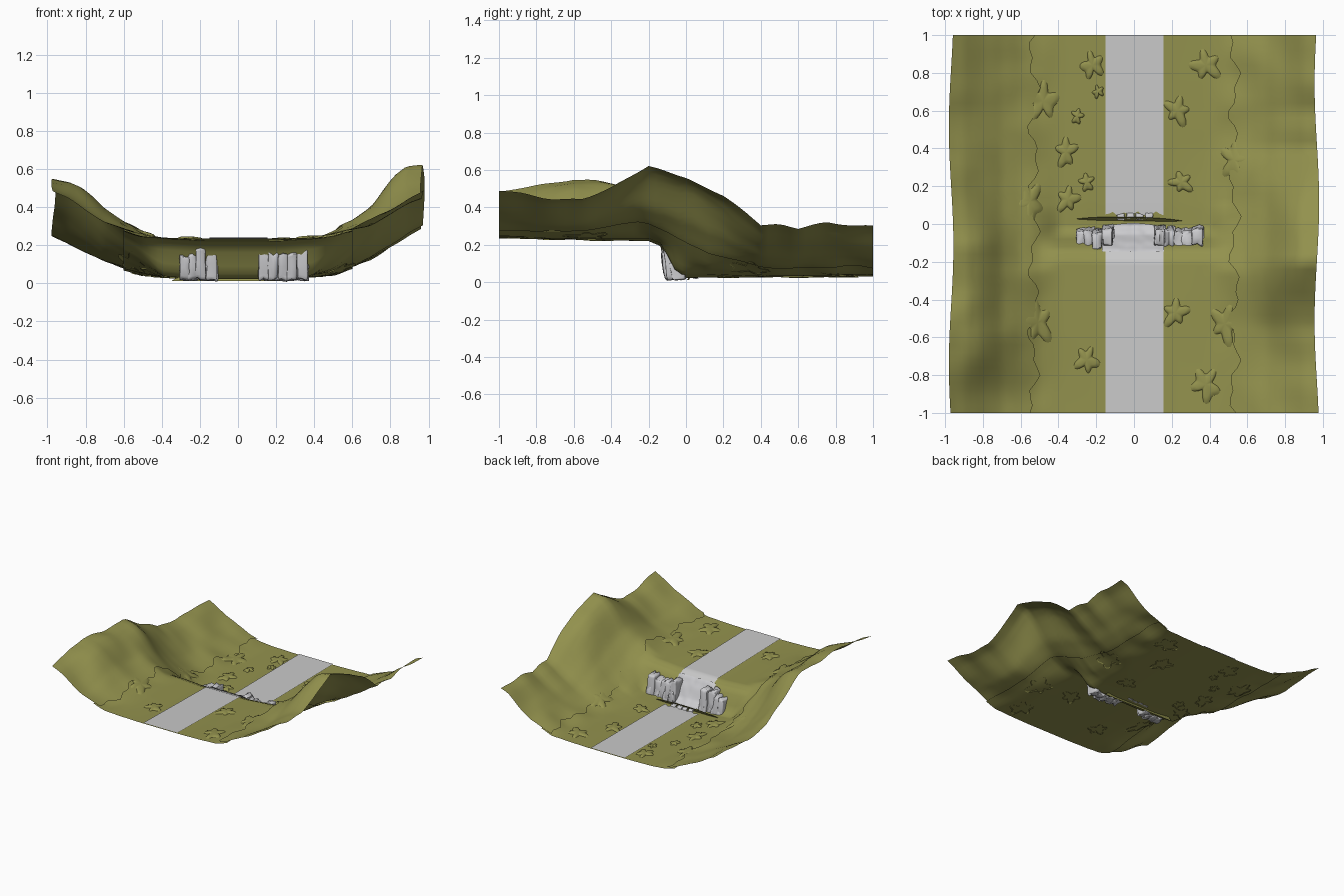
import bpy, bmesh, math, random
from mathutils import noise, Vector

random.seed(4)
cube = bpy.data.objects.get("Cube")
if cube:
    bpy.data.objects.remove(cube, do_unlink=True)


def material(name, rgb):
    m = bpy.data.materials.new(name)
    m.diffuse_color = (*rgb, 1)
    m.use_nodes = True
    m.node_tree.nodes["Principled BSDF"].inputs["Base Color"].default_value = (*rgb, 1)
    return m


GRASS = material("olive grass", (0.29, 0.285, 0.075))
PATH = material("path grey", (0.59, 0.59, 0.59))
ROCK = material("rock grey", (0.60, 0.60, 0.62))

# Height profiles: valley floor, gentler drop beside it, and both rims
FLOOR = [(-1, .235), (-.2, .22), (-.14, .195), (-.1, .13), (-.06, .05), (-.02, .022), (.1, .025), (1, .03)]
SOFT = [(-1, .235), (-.25, .23), (-.1, .16), (.02, .08), (.12, .04), (1, .03)]
RIGHT = [(-1, .49), (-.75, .46), (-.55, .45), (-.4, .51), (-.2, .62), (0, .56),
         (.2, .46), (.4, .31), (.5, .33), (.6, .30), (.75, .33), (1, .305)]
LEFT = [(-1, .49), (-.6, .55), (-.35, .52), (-.1, .53), (.1, .43), (.35, .29), (.6, .25), (1, .27)]
# Bank sections: bulging near the hills, hollow at the two ends
HILL = [(.2, 0), (.4, .04), (.5, .1), (.6, .26), (.7, .48), (.77, .71), (.82, .85), (.88, .95), (.98, 1)]
END = [(.2, 0), (.4, .02), (.5, .06), (.6, .17), (.7, .33), (.8, .57), (.9, .85), (.98, 1)]


def interp(points, t):
    if t <= points[0][0]:
        return points[0][1]
    for (a, va), (b, vb) in zip(points, points[1:]):
        if t <= b:
            return va + (vb - va) * (t - a) / (b - a)
    return points[-1][1]


def smooth(t):
    t = min(max(t, 0), 1)
    return t * t * (3 - 2 * t)


def height(x, y):
    k = smooth((abs(x) - .38) / .15)
    base = interp(FLOOR, y) * (1 - k) + interp(SOFT, y) * k
    rim = interp(RIGHT if x > 0 else LEFT, y)
    hill = 1 - smooth((abs(y + (.15 if x > 0 else .35)) - .2) / .4)
    rise = interp(HILL, abs(x)) * hill + interp(END, abs(x)) * (1 - hill)
    bumps = noise.noise(Vector((x * 5, y * 5, 1))) * .02 * k
    return base + (rim - base) * rise + bumps


def finish(name, bm, mat, angle=40):
    bmesh.ops.recalc_face_normals(bm, faces=bm.faces)
    mesh = bpy.data.meshes.new(name)
    bm.to_mesh(mesh)
    bm.free()
    ob = bpy.data.objects.new(name, mesh)
    bpy.context.collection.objects.link(ob)
    mesh.materials.append(mat)
    bpy.ops.object.select_all(action='DESELECT')
    ob.select_set(True)
    bpy.context.view_layer.objects.active = ob
    bpy.ops.object.shade_smooth_by_angle(angle=math.radians(angle))
    return ob


def sheet(name, nu, nv, point, mat):
    """Grid surface with its upper side facing up."""
    bm = bmesh.new()
    rows = [[bm.verts.new(point(i / nu, j / nv)) for i in range(nu + 1)] for j in range(nv + 1)]
    for a, b in zip(rows, rows[1:]):
        for i in range(nu):
            bm.faces.new((a[i], a[i + 1], b[i + 1], b[i]))
    ob = finish(name, bm, mat, 70)
    if sum(p.normal.z for p in ob.data.polygons) < 0:
        ob.data.flip_normals()


# Valley floor with the drop across its middle
def floor_point(u, v):
    x, y = -.6 + 1.2 * u, -1 + 2 * v
    return x, y, height(x, y)


sheet("valley_floor", 40, 100, floor_point, GRASS)


# Side banks, lapping over the floor along a scalloped edge
def bank(name, side):
    def point(u, v):
        y = -1 + 2 * v
        inner = .53 + .022 * math.sin(y * 17 + side) + .015 * math.sin(y * 41)
        outer = .968 + .012 * math.sin(y * 5 + side)
        x = side * (inner + (outer - inner) * u)
        return x, y, height(x, y) + .012 * (1 - u)
    sheet(name, 20, 50, point, GRASS)


bank("right_bank", -1)
bank("left_bank", 1)


# Path in two lengths, above and below the drop
def path(name, y0, y1, ragged):
    def point(u, v):
        x, y = -.15 + .305 * u, y0 + (y1 - y0) * v
        if v == 0:
            y += ragged * noise.noise(Vector((x * 30, 0, 0)))
        return x, y, height(x, y) + .006
    sheet(name, 16, 43, point, PATH)


path("upper_path", -.14, -1, 0)
path("lower_path", .055, 1, .025)


# Rock face covering the drop
def face_point(u, v):
    x = -.17 + .33 * u
    y = -.145 + (.12 + .02 * math.sin(math.pi * u)) * v
    n = noise.noise(Vector((x * 28, y * 28, 3)))
    return x, y + .01 * v, height(x, y) + .012 + .008 * n


sheet("rock_face", 24, 16, face_point, ROCK)


# Steep turf lip at the foot of the rocks
def lip_point(u, v):
    x = -.35 + .64 * u
    swell = math.sin(math.pi * u) ** .5
    return x, .005 + .028 * swell * v + .01 * (1 - u), .012 + .045 * swell * v


sheet("turf_lip", 24, 3, lip_point, GRASS)


# Weathered rock columns on both sides of the drop
def rock(name, x, y, w, d, z0, z1):
    bm = bmesh.new()
    bmesh.ops.create_cube(bm, size=1)
    bmesh.ops.bevel(bm, geom=bm.edges[:], offset=.16, segments=2, affect='EDGES', profile=.6)
    bmesh.ops.subdivide_edges(bm, edges=bm.edges[:], cuts=1, use_grid_fill=True)
    seed = Vector((x * 50, y * 50, 0))
    for v in bm.verts:
        v.co *= 1 + .28 * noise.noise(v.co * 2.5 + seed)
        lean = -.02 * v.co.z
        v.co = Vector((x + v.co.x * w, y + v.co.y * d + lean, (z0 + z1) / 2 + v.co.z * (z1 - z0)))
    finish(name, bm, ROCK, 60)


COLUMNS = [(-.28, .145), (-.24, .155), (-.195, .185), (-.14, .19),
           (.135, .19), (.185, .165), (.235, .155), (.28, .155), (.335, .18)]
for i, (x, top) in enumerate(COLUMNS):
    y = -.07 + random.uniform(-.012, .012)
    w = random.uniform(.05, .062)
    rock(f"rock_column_{i + 1}", x, y, w, .09, .02, top)
    rock(f"rock_footing_{i + 1}", x + .012, y + .015, w * .8, .07, .015, top * .55)
for i in range(4):
    rock(f"path_stone_{i + 1}", -.07 + .05 * i, .04 + .006 * (i % 2), .04, .02, .02, .042)


# Low lobed plants lying on the ground
def plant(name, x, y, r, stretch):
    bm = bmesh.new()
    turn, skew = random.uniform(0, math.tau), random.uniform(0, math.tau)
    rings, spokes = 5, 40
    centre = bm.verts.new((x, y, height(x, y) + .014))
    last = None
    for k in range(1, rings + 1):
        s = k / rings
        ring = []
        for j in range(spokes):
            a = math.tau * j / spokes
            lobe = .76 + .22 * math.cos(5 * a + turn) + .1 * math.sin(2 * a + skew) + .1 * math.cos(3 * a + skew)
            px = x + r * s * lobe * math.cos(a)
            py = y + r * s * lobe * math.sin(a) * stretch
            dome = .014 * math.sqrt(1 - s * s) - (.004 if k == rings else 0)
            ring.append(bm.verts.new((px, py, height(px, py) + dome)))
        for j in range(spokes):
            n = (j + 1) % spokes
            if last:
                bm.faces.new((last[j], ring[j], ring[n], last[n]))
            else:
                bm.faces.new((centre, ring[j], ring[n]))
        last = ring
    finish(name, bm, GRASS, 60)


PLANTS = [(-.48, .65, .09, 1.4), (-.55, .12, .09, 1.4), (-.36, .38, .07, 1.3), (-.35, .13, .07, 1.2),
          (-.25, .22, .05, 1.1), (-.22, .84, .07, 1.3), (-.19, .7, .035, 1.2), (-.3, .57, .04, 1.2),
          (.38, .84, .09, 1.1), (.23, .6, .08, 1.1), (.53, .34, .09, 1.3), (.25, .22, .07, 1),
          (-.51, -.52, .09, 1.5), (-.25, -.72, .07, 1.3), (.22, -.47, .08, 1.1),
          (.48, -.53, .09, 1.3), (.38, -.85, .09, 1.2)]
for i, spec in enumerate(PLANTS):
    plant(f"ground_plant_{i + 1}", *spec)
